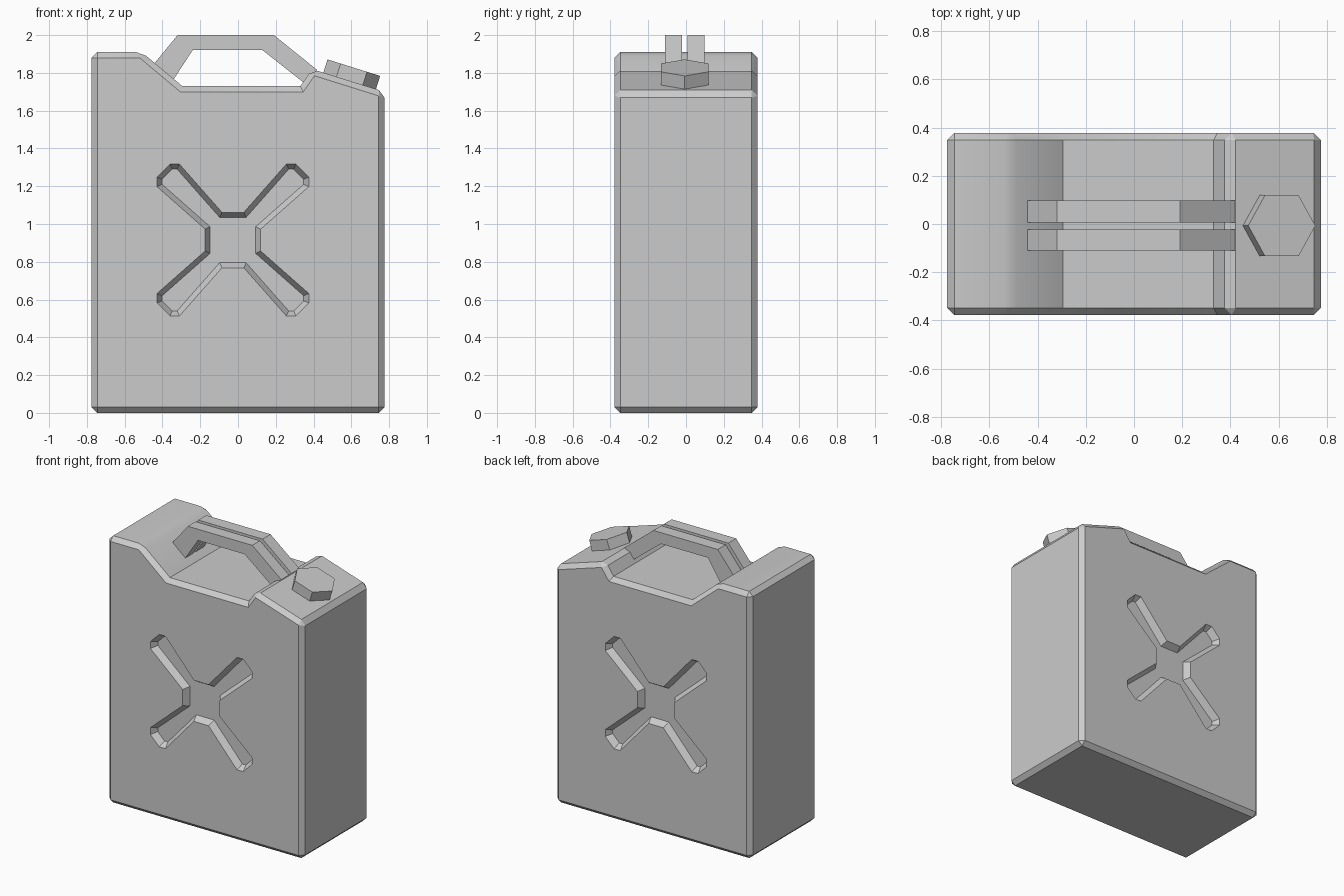
import bpy
import bmesh
import math
from mathutils import Matrix, Vector

cube = bpy.data.objects.get("Cube")
if cube:
    bpy.data.objects.remove(cube, do_unlink=True)

GREY = (0.6, 0.6, 0.6, 1.0)
metal = bpy.data.materials.new("plain grey")
metal.use_nodes = True
metal.diffuse_color = GREY
metal.node_tree.nodes["Principled BSDF"].inputs["Base Color"].default_value = GREY


def make_object(name, bm):
    bmesh.ops.recalc_face_normals(bm, faces=bm.faces)
    mesh = bpy.data.meshes.new(name)
    bm.to_mesh(mesh)
    bm.free()
    mesh.materials.append(metal)
    obj = bpy.data.objects.new(name, mesh)
    bpy.context.collection.objects.link(obj)
    return obj


def prism(points, y0, y1):
    """Extrude an x/z outline from y0 to y1; returns the bmesh and end face."""
    bm = bmesh.new()
    face = bm.faces.new([bm.verts.new((x, y0, z)) for x, z in points])
    ext = bmesh.ops.extrude_face_region(bm, geom=[face])["geom"]
    for v in ext:
        if isinstance(v, bmesh.types.BMVert):
            v.co.y = y1
    end = next(f for f in ext if isinstance(f, bmesh.types.BMFace))
    bmesh.ops.recalc_face_normals(bm, faces=bm.faces)
    return bm, end


# Can body: extruded side outline with every convex edge chamfered
HALF_DEPTH = 0.378
body_outline = [(-0.775, 0), (0.775, 0), (0.775, 1.70), (0.393, 1.82),
                (0.33, 1.73), (-0.295, 1.73), (-0.51, 1.91), (-0.775, 1.91)]
bm, _ = prism(body_outline, -HALF_DEPTH, HALF_DEPTH)
convex = [e for e in bm.edges if e.is_convex]
bmesh.ops.bevel(bm, geom=convex, offset=0.03, segments=1, affect='EDGES',
                clamp_overlap=False)
body = make_object("can_body", bm)

# Cross-shaped recess with sloping walls, pressed into front and back
octant = [(0.058, 0.147), (0.283, 0.402), (0.333, 0.402)]
quarter = octant + [(z, x) for x, z in reversed(octant)]
cross = []
for sx, sz in ((1, 1), (1, -1), (-1, -1), (-1, 1)):
    part = [(sx * x - 0.027, sz * z + 0.915) for x, z in quarter]
    cross += part if sx == sz else part[::-1]

for side in (-1, 1):
    bm, end = prism(cross, side * 0.5, side * HALF_DEPTH)
    bmesh.ops.inset_individual(bm, faces=[end], thickness=0.027,
                               use_even_offset=True)
    for v in end.verts:
        v.co.y -= side * 0.045
    cutter = make_object("recess_cutter", bm)
    cutter.hide_render = True
    mod = body.modifiers.new("recess", 'BOOLEAN')
    mod.operation = 'DIFFERENCE'
    mod.solver = 'EXACT'
    mod.object = cutter
    bpy.context.view_layer.objects.active = body
    bpy.ops.object.modifier_apply(modifier=mod.name)
    bpy.data.objects.remove(cutter, do_unlink=True)

# Soften only the shallow shoulder folds
bpy.ops.object.select_all(action='DESELECT')
body.select_set(True)
bpy.context.view_layer.objects.active = body
bpy.ops.object.shade_smooth_by_angle(angle=math.radians(30))

# Twin carrying handles
handle_outline = [(-0.445, 1.847), (-0.32, 2.0), (0.19, 2.0), (0.42, 1.815),
                  (0.343, 1.752), (0.13, 1.92), (-0.24, 1.92), (-0.34, 1.767)]
for name, y0, y1 in (("handle_bar_front", -0.11, -0.022),
                     ("handle_bar_back", 0.007, 0.097)):
    bm, _ = prism(handle_outline, y0, y1)
    make_object(name, bm)

# Six-sided screw cap standing square to the sloping shoulder
tilt = Matrix.Rotation(math.atan2(0.12, 0.382), 4, 'Y')
height = 0.074
bm = bmesh.new()
bmesh.ops.create_cone(bm, cap_ends=True, segments=6, radius1=0.146,
                      radius2=0.146, depth=height)
corner = max(bm.verts, key=lambda v: abs(v.co.x)).co
if abs(corner.x) < 0.14:
    bmesh.ops.rotate(bm, verts=bm.verts, matrix=Matrix.Rotation(math.pi / 6, 3, 'Z'))
bmesh.ops.translate(bm, verts=bm.verts, vec=Vector((0, 0, height / 2)))
bmesh.ops.transform(bm, verts=bm.verts,
                    matrix=Matrix.Translation((0.591, -0.007, 1.757)) @ tilt)
make_object("screw_cap", bm)
